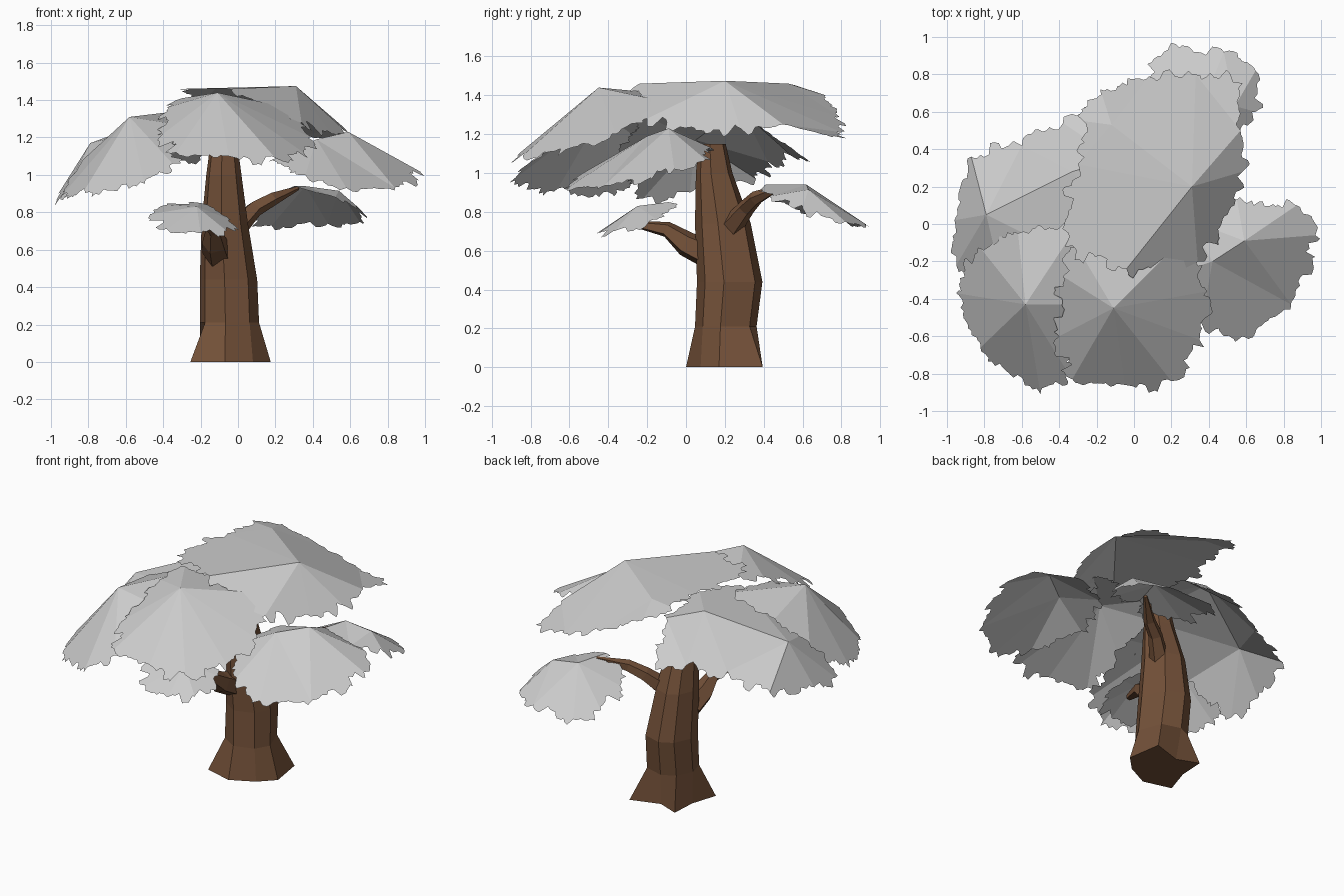
import bpy, bmesh, math, random
from mathutils import Vector
from mathutils.geometry import delaunay_2d_cdt

if "Cube" in bpy.data.objects:
    bpy.data.objects.remove(bpy.data.objects["Cube"])

random.seed(7)


def material(name, rgb):
    m = bpy.data.materials.new(name)
    m.diffuse_color = (*rgb, 1)
    m.use_nodes = True
    m.node_tree.nodes["Principled BSDF"].inputs["Base Color"].default_value = m.diffuse_color
    return m


BARK = material("brown bark", (0.175, 0.083, 0.041))
LEAF = material("grey leaves", (0.6, 0.6, 0.6))


def add_object(name, bm, mat):
    me = bpy.data.meshes.new(name)
    bm.to_mesh(me)
    bm.free()
    me.materials.append(mat)
    ob = bpy.data.objects.new(name, me)
    bpy.context.collection.objects.link(ob)
    return ob


def skin(bm, rings):
    """Join rings of points into a closed, capped tube."""
    rows = [[bm.verts.new(p) for p in r] for r in rings]
    n = len(rows[0])
    for a, b in zip(rows, rows[1:]):
        for i in range(n):
            j = (i + 1) % n
            bm.faces.new((a[i], a[j], b[j], b[i]))
    bm.faces.new(rows[0][::-1])
    bm.faces.new(rows[-1])
    bmesh.ops.recalc_face_normals(bm, faces=bm.faces)


def branch(name, path, sides=5):
    """Tapered faceted limb; path holds (x, y, z, radius)."""
    pts = [Vector(p[:3]) for p in path]
    rings = []
    for i, p in enumerate(pts):
        d = (pts[min(i + 1, len(pts) - 1)] - pts[max(i - 1, 0)]).normalized()
        u = d.cross(Vector((0, 0, 1))).normalized()
        v = u.cross(d)
        r = path[i][3]
        rings.append([p + r * (math.cos(t) * u + math.sin(t) * v)
                      for t in (2 * math.pi * k / sides for k in range(sides))])
    bm = bmesh.new()
    skin(bm, rings)
    add_object(name, bm, BARK)


def ragged(a, b, c):
    """Leafy points between a and b, kept in the plane of triangle a, b, c."""
    along = b - a
    t_dir = along.normalized()
    out = (a + b) / 2 - c
    out = (out - out.dot(t_dir) * t_dir).normalized()
    n = max(3, int(along.length / 0.019))
    res, lobe = [], 0.0
    for k in range(1, n):
        t = k / n
        if k % 3 == 1:
            lobe = random.uniform(-0.03, 0.045)
        off = 0.012 * math.sin(math.pi * t) + lobe + random.uniform(-0.012, 0.014)
        off = max(off, -0.06 * math.sin(math.pi * t))
        res.append(a + along * t + t_dir * random.uniform(-0.008, 0.008) + out * off)
    return res


def leaf_sheet(name, ridge, ring):
    """Folded leaf sheet: creases run from the ridge points to the ragged ring."""
    pts = [Vector(p) for p in ring + ridge]
    n, m = len(ring), len(ridge)
    edges = [(i, (i + 1) % n) for i in range(n)]
    rim = {frozenset(e) for e in edges}
    edges += [(n + i, n + i + 1) for i in range(m - 1)]
    cdt = delaunay_2d_cdt([p.xy for p in pts], edges, [], 1, 1e-5)
    flat, tris = cdt[0], cdt[2]
    # match each flat point back to its 3D point
    source = [min(range(n + m), key=lambda i: (pts[i].xy - q).length) for q in flat]
    bm = bmesh.new()
    corner = [bm.verts.new(p) for p in pts]
    for tri in tris:
        ids = [source[i] for i in tri]
        if len(set(ids)) < 3:
            continue
        loop = []
        for k in range(3):
            i, j, o = ids[k], ids[(k + 1) % 3], ids[(k + 2) % 3]
            loop.append(corner[i])
            if frozenset((i, j)) in rim:
                loop += [bm.verts.new(p) for p in ragged(pts[i], pts[j], pts[o])]
        f = bm.faces.new(loop)
        f.normal_update()
        if f.normal.z < 0:
            f.normal_flip()
    add_object(name, bm, LEAF)


# Trunk: lobed root outline, then eight-sided rings that bend and taper upwards
base = [(0.175, 0.17), (0.14, 0.395), (-0.05, 0.335), (-0.19, 0.39),
        (-0.20, 0.22), (-0.255, 0.05), (-0.07, 0.0), (0.08, 0.075)]
angles = [-10, 50, 98, 133, 175, 215, 262, 312]
rings = [[(x, y, 0) for x, y in base]]
for z, cx, cy, rx, ry in [(0.21, -0.045, 0.205, 0.16, 0.16), (0.44, -0.05, 0.225, 0.155, 0.17),
                          (0.74, -0.07, 0.19, 0.125, 0.145), (1.0, -0.075, 0.145, 0.095, 0.095),
                          (1.15, -0.075, 0.135, 0.075, 0.07)]:
    rings.append([(cx + rx * math.cos(math.radians(a)), cy + ry * math.sin(math.radians(a)), z)
                  for a in angles])
bm = bmesh.new()
skin(bm, rings)
add_object("trunk", bm, BARK)

# Two side limbs
branch("front_branch", [(-0.11, 0.12, 0.58, 0.08), (-0.125, 0.0, 0.635, 0.068),
                        (-0.13, -0.10, 0.71, 0.042), (-0.17, -0.25, 0.735, 0.02)])
branch("right_branch", [(-0.02, 0.22, 0.71, 0.065), (0.09, 0.31, 0.82, 0.045),
                        (0.18, 0.36, 0.87, 0.038), (0.32, 0.49, 0.93, 0.012)])

# Crown sheets
leaf_sheet("top_leaves",
           [(0.31, 0.20, 1.475), (-0.12, 0.53, 1.46)],
           [(-0.04, -0.24, 1.46), (0.34, -0.20, 1.28), (0.50, 0.05, 1.22), (0.58, 0.28, 1.23),
            (0.57, 0.50, 1.25), (0.53, 0.76, 1.19), (0.33, 0.80, 1.21), (0.08, 0.79, 1.29),
            (-0.18, 0.72, 1.40), (-0.27, 0.55, 1.455), (-0.30, 0.32, 1.46), (-0.37, -0.12, 1.46)])
leaf_sheet("front_leaves",
           [(-0.11, -0.45, 1.44)],
           [(0.22, -0.12, 1.37), (0.39, -0.36, 1.20), (0.35, -0.62, 1.12),
            (0.20, -0.84, 1.09), (-0.05, -0.86, 1.10), (-0.33, -0.83, 1.12),
            (-0.40, -0.60, 1.22), (-0.38, -0.28, 1.36), (-0.30, -0.13, 1.41)])
leaf_sheet("front_left_leaves",
           [(-0.58, -0.43, 1.31)],
           [(-0.33, -0.05, 1.34), (-0.62, -0.05, 1.24), (-0.82, -0.13, 1.09),
            (-0.95, -0.37, 0.88), (-0.82, -0.66, 0.92), (-0.50, -0.91, 0.95),
            (-0.35, -0.80, 1.06), (-0.33, -0.43, 1.27)])
leaf_sheet("back_left_leaves",
           [(-0.79, 0.05, 1.17), (-0.33, 0.28, 1.34)],
           [(-0.25, -0.22, 1.30), (-0.70, -0.33, 1.08), (-0.95, -0.22, 0.87),
            (-0.96, 0.02, 0.90), (-0.87, 0.36, 0.97), (-0.60, 0.42, 1.06),
            (-0.38, 0.54, 1.09), (-0.20, 0.61, 1.08), (-0.10, 0.35, 1.26), (-0.10, 0.0, 1.30)])
leaf_sheet("right_leaves",
           [(0.42, -0.20, 1.19), (0.59, -0.09, 1.23)],
           [(0.87, 0.10, 1.07), (0.55, 0.13, 1.13), (0.30, 0.02, 1.12), (0.18, -0.28, 1.08),
            (0.36, -0.53, 1.00), (0.58, -0.60, 0.93), (0.84, -0.43, 0.93), (0.97, -0.06, 1.02)])

# Small sheets on the side limbs
leaf_sheet("front_branch_leaves",
           [(-0.22, -0.25, 0.83)],
           [(-0.04, -0.15, 0.76), (-0.20, -0.09, 0.85), (-0.38, -0.16, 0.84),
            (-0.47, -0.30, 0.79), (-0.38, -0.43, 0.71), (-0.20, -0.45, 0.69),
            (-0.06, -0.37, 0.70)])
leaf_sheet("right_branch_leaves",
           [(0.36, 0.62, 0.94), (0.54, 0.63, 0.915)],
           [(0.30, 0.41, 0.94), (0.52, 0.43, 0.88), (0.65, 0.60, 0.82), (0.65, 0.82, 0.75),
            (0.48, 0.92, 0.74), (0.18, 0.93, 0.73), (0.08, 0.78, 0.76), (0.10, 0.55, 0.83)])
